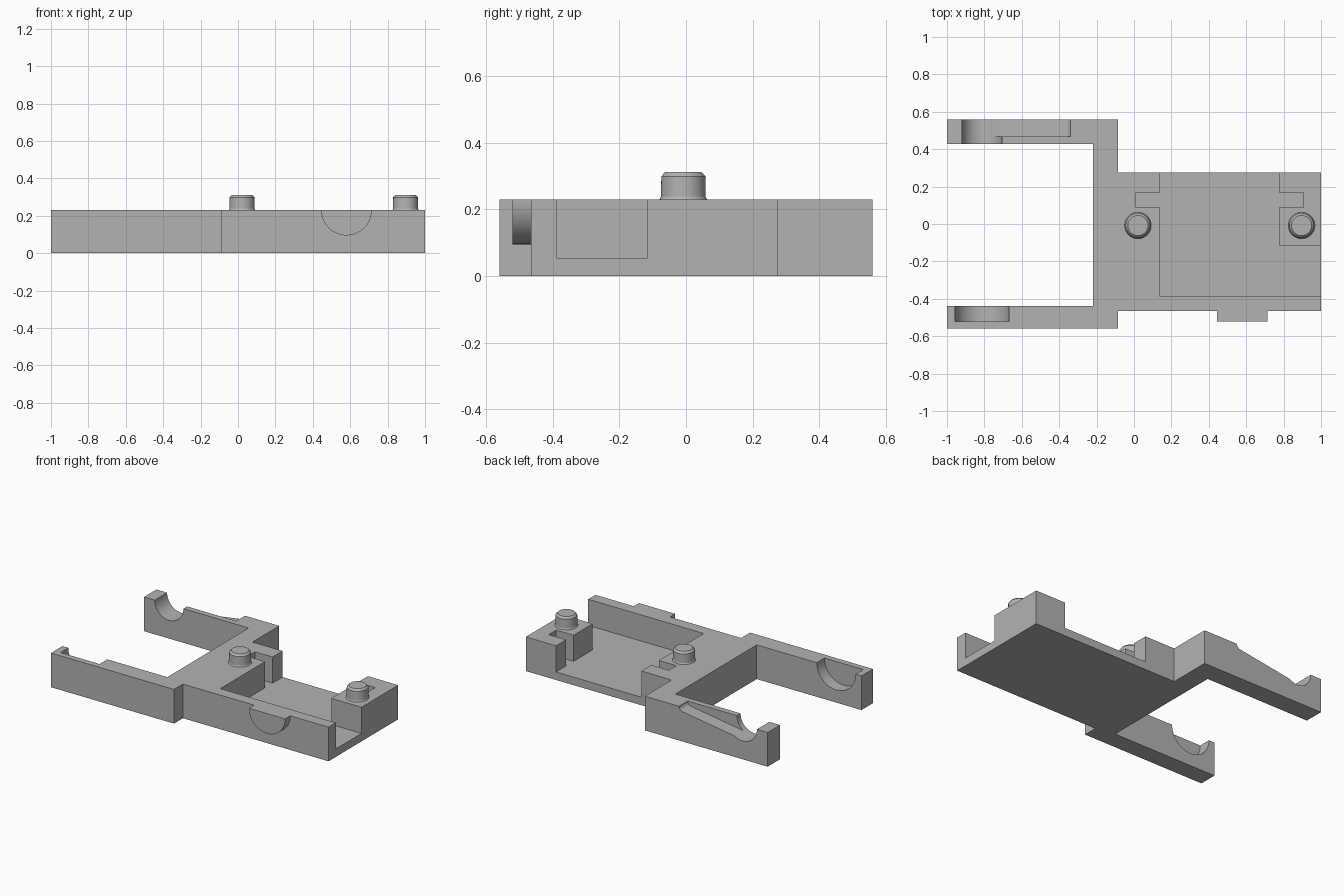
import bpy, bmesh, math
from mathutils import Vector

cube = bpy.data.objects.get("Cube")
if cube:
    bpy.data.objects.remove(cube, do_unlink=True)

TOP, FLOOR = 0.23, 0.054
PEG_Y = -0.008

grey = bpy.data.materials.new("plain grey")
grey.use_nodes = True
COLOR = (0.45, 0.45, 0.45, 1)
grey.diffuse_color = COLOR
grey.node_tree.nodes["Principled BSDF"].inputs["Base Color"].default_value = COLOR


def prism(name, outline, lo, hi, axis="z"):
    """Extrude an outline along z (points are x, y) or along y (points are x, z)."""
    place = (lambda a, b, c: (a, b, c)) if axis == "z" else (lambda a, b, c: (a, c, b))
    bm = bmesh.new()
    face = bm.faces.new([bm.verts.new(place(a, b, lo)) for a, b in outline])
    new = bmesh.ops.extrude_face_region(bm, geom=[face])["geom"]
    shift = Vector(place(0, 0, hi - lo))
    bmesh.ops.translate(bm, vec=shift, verts=[v for v in new if isinstance(v, bmesh.types.BMVert)])
    bmesh.ops.recalc_face_normals(bm, faces=bm.faces)
    mesh = bpy.data.meshes.new(name)
    bm.to_mesh(mesh)
    bm.free()
    mesh.materials.append(grey)
    obj = bpy.data.objects.new(name, mesh)
    bpy.context.collection.objects.link(obj)
    return obj


def arc(cx, cz, r, start, end, steps=32):
    angles = [math.radians(start + (end - start) * i / steps) for i in range(steps + 1)]
    return [(cx + r * math.cos(a), cz + r * math.sin(a)) for a in angles]


def cradle(cx, r):
    """Half disc below the top surface, open upward."""
    return arc(cx, TOP, r, 180, 360) + [(cx + r, TOP + 0.1), (cx - r, TOP + 0.1)]


def carve(body, cutter):
    cutter.hide_render = True
    mod = body.modifiers.new("cut", "BOOLEAN")
    mod.operation, mod.solver, mod.object = "DIFFERENCE", "EXACT", cutter
    bpy.context.view_layer.objects.active = body
    bpy.ops.object.modifier_apply(modifier=mod.name)
    bpy.data.objects.remove(cutter, do_unlink=True)


def smooth(obj):
    bpy.ops.object.select_all(action="DESELECT")
    obj.select_set(True)
    bpy.context.view_layer.objects.active = obj
    bpy.ops.object.shade_smooth_by_angle(angle=math.radians(25))


# Body: tray, cross bar and two arms in one outline
body = prism("bracket_body", [
    (-1, -0.56), (-0.085, -0.56), (-0.085, -0.465), (1, -0.465), (1, 0.275),
    (-0.085, 0.275), (-0.085, 0.56), (-1, 0.56), (-1, 0.428), (-0.22, 0.428),
    (-0.22, -0.438), (-1, -0.438)], 0, TOP)

# Tray recess, open at the back and the end, with a slot in each post
carve(body, prism("tray_cutter", [
    (0.14, -0.388), (1.1, -0.388), (1.1, -0.115), (0.775, -0.115),
    (0.775, 0.088), (0.905, 0.088), (0.905, 0.168), (0.775, 0.168),
    (0.775, 0.4), (0.14, 0.4), (0.14, 0.168), (0.01, 0.168),
    (0.01, 0.088), (0.14, 0.088)], FLOOR, TOP + 0.1))

# Round cradles: blind in the front arm, through in the back arm
carve(body, prism("front_cradle_cutter", cradle(-0.812, 0.145), -0.52, -0.3, "y"))
carve(body, prism("back_cradle_cutter", cradle(-0.813, 0.107), 0.3, 0.7, "y"))

# Sloping channel along the outside of the back arm
channel = arc(-0.37, TOP, 0.03, 0, -90, 10) + [
    (-0.76, TOP - 0.09), (-0.813, TOP - 0.09), (-0.813, TOP + 0.1), (-0.34, TOP + 0.1)]
carve(body, prism("channel_cutter", channel, 0.467, 0.7, "y"))
smooth(body)

# Half round boss on the front wall
smooth(prism("front_boss", arc(0.58, TOP, 0.135, 180, 360), -0.52, -0.465, "y"))

# Locating pegs: flared foot, straight shank, chamfered top
profile = [(0.071, TOP), (0.067, TOP + 0.008), (0.066, 0.299), (0.054, 0.312)]
for name, x in (("inner_peg", 0.021), ("outer_peg", 0.896)):
    bm = bmesh.new()
    rings = [[bm.verts.new((x + r * math.cos(math.tau * i / 48),
                            PEG_Y + r * math.sin(math.tau * i / 48), z))
              for i in range(48)] for r, z in profile]
    for low, high in zip(rings, rings[1:]):
        for i in range(48):
            j = (i + 1) % 48
            bm.faces.new((low[i], low[j], high[j], high[i]))
    bm.faces.new(rings[-1])
    mesh = bpy.data.meshes.new(name)
    bm.to_mesh(mesh)
    bm.free()
    mesh.materials.append(grey)
    peg = bpy.data.objects.new(name, mesh)
    bpy.context.collection.objects.link(peg)
    smooth(peg)
